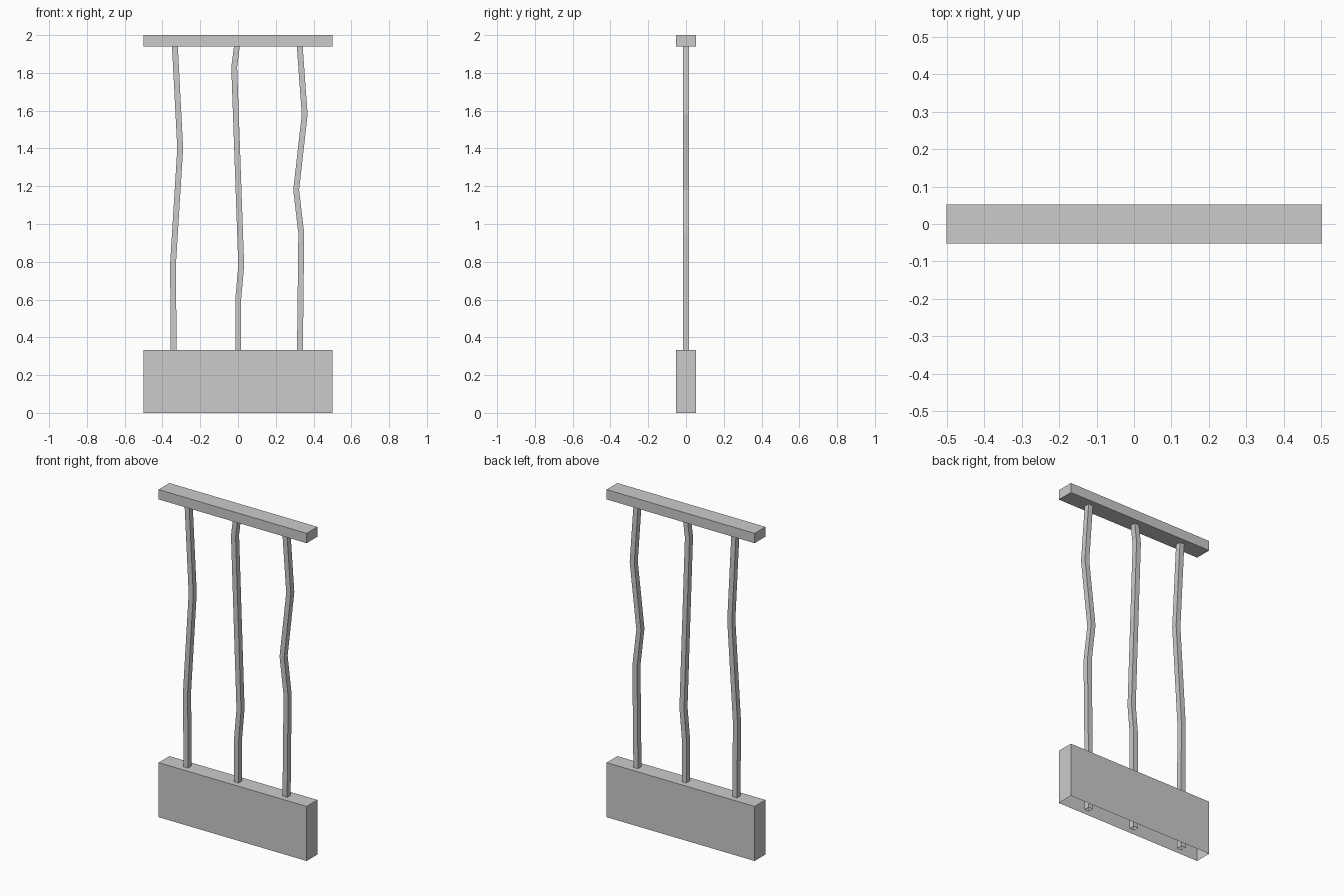
import bpy, bmesh

if "Cube" in bpy.data.objects:
    bpy.data.objects.remove(bpy.data.objects["Cube"])

HALF_DEPTH = 0.052
POST_X, POST_Y = 0.0155, 0.017


def make_object(name, bm):
    bmesh.ops.recalc_face_normals(bm, faces=bm.faces[:])
    mesh = bpy.data.meshes.new(name)
    bm.to_mesh(mesh)
    bm.free()
    obj = bpy.data.objects.new(name, mesh)
    bpy.context.collection.objects.link(obj)


def box(name, z0, z1, open_bottom=False):
    bm = bmesh.new()
    bmesh.ops.create_cube(bm, size=1)
    for v in bm.verts:
        v.co.y *= 2 * HALF_DEPTH
        v.co.z = z1 if v.co.z > 0 else z0
    bmesh.ops.recalc_face_normals(bm, faces=bm.faces[:])
    if open_bottom:
        bm.normal_update()
        bottom = [f for f in bm.faces if f.normal.z < -0.5]
        bmesh.ops.delete(bm, geom=bottom, context='FACES_ONLY')
    make_object(name, bm)


def post(name, path):
    # square open tube through the (x, z) points
    bm = bmesh.new()
    corners = [(-POST_X, -POST_Y), (POST_X, -POST_Y), (POST_X, POST_Y), (-POST_X, POST_Y)]
    rings = [[bm.verts.new((x + dx, dy, z)) for dx, dy in corners] for x, z in path]
    for low, high in zip(rings, rings[1:]):
        for i in range(4):
            j = (i + 1) % 4
            bm.faces.new((low[i], low[j], high[j], high[i]))
    make_object(name, bm)


# Base, hollow underneath, and top rail
box("base", 0.0, 0.333, open_bottom=True)
box("top_rail", 1.94, 2.0)

# Crooked posts running from the ground to the rail
post("left_post", [(-0.341, 0), (-0.341, 0.333), (-0.344, 0.79), (-0.306, 1.4), (-0.334, 1.94)])
post("middle_post", [(0.001, 0), (0.001, 0.6), (0.017, 0.78), (-0.02, 1.83), (-0.006, 1.94)])
post("right_post", [(0.328, 0), (0.328, 0.333), (0.335, 0.95), (0.308, 1.18), (0.353, 1.58), (0.327, 1.94)])
